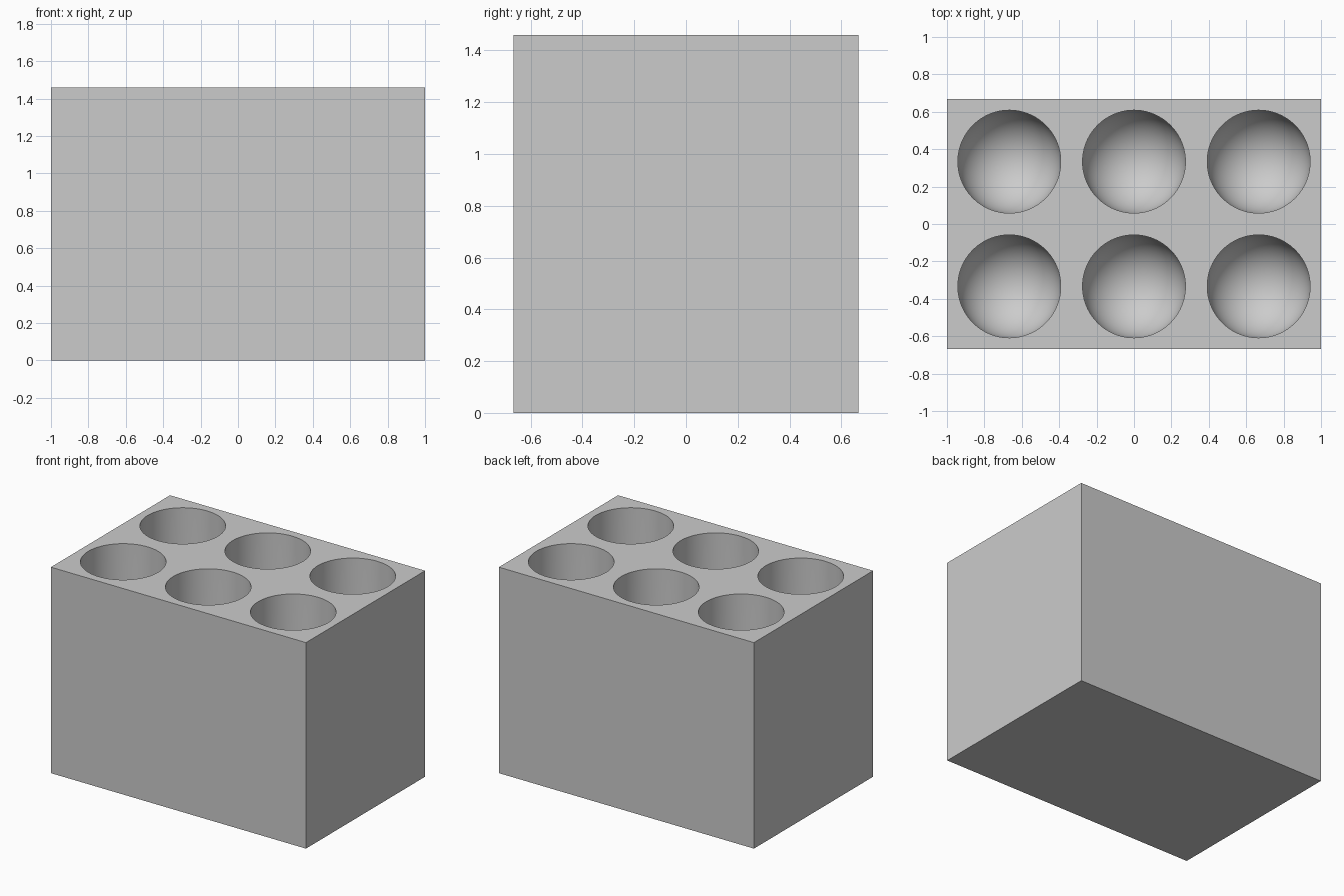
import bpy, math

if "Cube" in bpy.data.objects:
    bpy.data.objects.remove(bpy.data.objects["Cube"])

W, D, H = 2.0, 1.334, 1.46   # block size
R = 0.275                    # pocket radius
FLOOR = 0.058                # thickness under the pockets
PITCH = 2 / 3
SEG, RINGS = 96, 20

gray = bpy.data.materials.new("light_gray")
gray.diffuse_color = (0.6, 0.6, 0.6, 1)
gray.use_nodes = True
gray.node_tree.nodes["Principled BSDF"].inputs["Base Color"].default_value = gray.diffuse_color


def pocket_cutter(x, y):
    """Round-bottomed plug: a revolved hemisphere with straight walls above."""
    zc = FLOOR + R
    profile = [(R * math.sin(a), zc - R * math.cos(a))
               for a in (math.pi / 2 * i / RINGS for i in range(1, RINGS + 1))]
    profile.append((R, H + 0.1))
    verts = [(x + r * math.cos(t), y + r * math.sin(t), z)
             for r, z in profile
             for t in (2 * math.pi * k / SEG for k in range(SEG))]
    faces = [(j * SEG + k, j * SEG + (k + 1) % SEG,
              (j + 1) * SEG + (k + 1) % SEG, (j + 1) * SEG + k)
             for j in range(len(profile) - 1) for k in range(SEG)]
    # bottom fan and flat top cap
    tip = len(verts)
    verts.append((x, y, FLOOR))
    faces += [(tip, (k + 1) % SEG, k) for k in range(SEG)]
    faces.append(tuple(range(tip - SEG, tip)))
    mesh = bpy.data.meshes.new("pocket_cutter")
    mesh.from_pydata(verts, [], faces)
    mesh.materials.append(gray)
    obj = bpy.data.objects.new("pocket_cutter", mesh)
    bpy.context.collection.objects.link(obj)
    obj.hide_render = True
    return obj


# solid block
bpy.ops.mesh.primitive_cube_add(size=1, location=(0, 0, H / 2))
block = bpy.context.object
block.name = "holder_block"
block.scale = (W, D, H)
bpy.ops.object.transform_apply(location=True, rotation=False, scale=True)
block.data.materials.append(gray)

# three by two grid of pockets
for i in (-1, 0, 1):
    for s in (-1, 1):
        cutter = pocket_cutter(i * PITCH, s * PITCH / 2)
        cut = block.modifiers.new("pocket", 'BOOLEAN')
        cut.operation = 'DIFFERENCE'
        cut.solver = 'EXACT'
        cut.object = cutter
        bpy.context.view_layer.objects.active = block
        bpy.ops.object.modifier_apply(modifier=cut.name)
        bpy.data.objects.remove(cutter)

# smooth pocket walls, crisp block edges
bpy.ops.object.select_all(action='DESELECT')
block.select_set(True)
bpy.context.view_layer.objects.active = block
bpy.ops.object.shade_smooth_by_angle(angle=math.radians(30))
